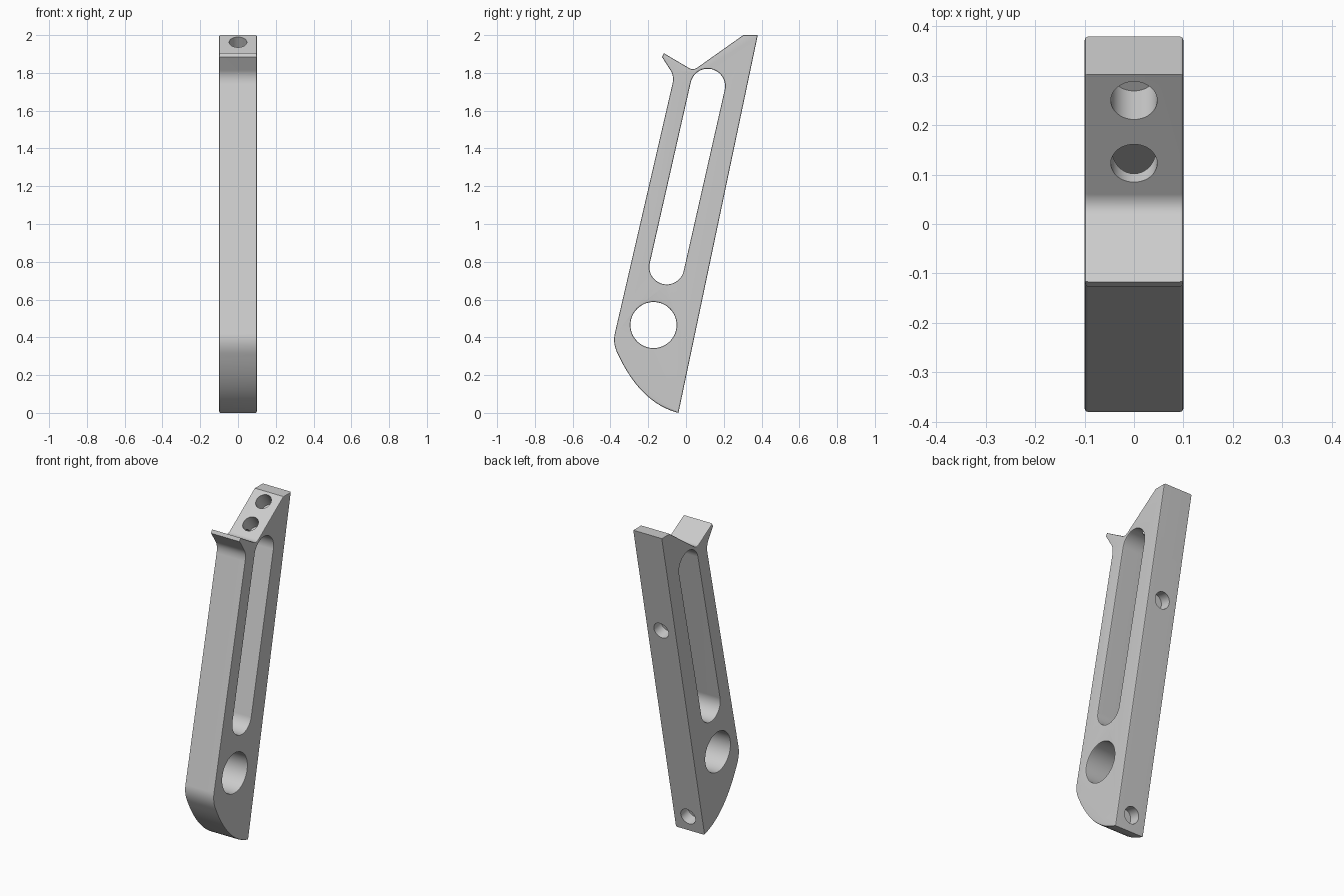
import bpy, bmesh, math
from mathutils import Matrix, Vector

cube = bpy.data.objects.get("Cube")
if cube:
    bpy.data.objects.remove(cube, do_unlink=True)

HALF_WIDTH = 0.1
EDGE = 0.007          # small rounding along the side edges

grey = bpy.data.materials.new("plain grey")
grey.use_nodes = True
colour = (0.6, 0.6, 0.6, 1)
grey.diffuse_color = colour
for node in grey.node_tree.nodes:
    if node.type == 'BSDF_PRINCIPLED':
        node.inputs["Base Color"].default_value = colour


def bend(a, c, b, n):
    """Points of a curved corner from a to b, pulled towards c."""
    a, b, c = Vector(a), Vector(b), Vector(c)
    return [a * (1 - t) ** 2 + c * 2 * t * (1 - t) + b * t * t
            for t in (i / n for i in range(n + 1))]


def arc(centre, radius, start, sweep, n):
    return [Vector(centre) + radius * Vector((math.cos(start + sweep * i / n),
                                              math.sin(start + sweep * i / n)))
            for i in range(n + 1)]


# Side outline as (y, z): back edge, sloped head, hook, front edge, belly
outline = [Vector((-0.04, 0)), Vector((0.38, 2)), Vector((0.303, 2))]
outline += bend((0.06, 1.828), (0.035, 1.812), (0.012, 1.828), 8)
outline += [Vector((-0.117, 1.904)), Vector((-0.127, 1.884))]
outline += bend((-0.083, 1.815), (-0.062, 1.785), (-0.072, 1.74), 8)
outline += bend((-0.377, 0.42), (-0.39, 0.365), (-0.358, 0.305), 10)
outline += bend((-0.358, 0.305), (-0.237, 0.05), (-0.04, 0), 20)[1:-1]

# Long slot and round hole
low, high = Vector((-0.102, 0.772)), Vector((0.115, 1.73))
tilt = math.atan2(high.y - low.y, high.x - low.x)
slot = (arc(high, 0.092, tilt - math.pi / 2, math.pi, 20)
        + arc(low, 0.092, tilt + math.pi / 2, math.pi, 20))
round_hole = arc((-0.172, 0.465), 0.122, 0, math.tau, 48)[:-1]

# Fill the outline with its openings, with softened edges
curve = bpy.data.curves.new("lever_profile", 'CURVE')
curve.dimensions = '2D'
curve.fill_mode = 'BOTH'
curve.extrude = HALF_WIDTH - EDGE
curve.bevel_depth = EDGE
curve.bevel_resolution = 1
curve.offset = -EDGE
for loop in (outline, slot, round_hole):
    spline = curve.splines.new('POLY')
    spline.points.add(len(loop) - 1)
    for point, p in zip(spline.points, loop):
        point.co = (p.x, p.y, 0, 1)
    spline.use_cyclic_u = True
profile = bpy.data.objects.new("lever_profile", curve)
bpy.context.collection.objects.link(profile)
graph = bpy.context.evaluated_depsgraph_get()
mesh = bpy.data.meshes.new_from_object(profile.evaluated_get(graph))
bpy.data.objects.remove(profile, do_unlink=True)

# Stand the profile up: its plane becomes y-z, its thickness x
mesh.transform(Matrix(((0, 0, 1, 0), (1, 0, 0, 0), (0, 1, 0, 0), (0, 0, 0, 1))))
bm = bmesh.new()
bm.from_mesh(mesh)
bmesh.ops.remove_doubles(bm, verts=bm.verts, dist=0.00005)
bmesh.ops.recalc_face_normals(bm, faces=bm.faces)
bm.to_mesh(mesh)
bm.free()
mesh.materials.clear()
mesh.materials.append(grey)
lever = bpy.data.objects.new("lever_body", mesh)
bpy.context.collection.objects.link(lever)


def drill(name, y, z, normal, radius, depth):
    """Bore a blind hole against the surface normal."""
    n = Vector(normal).normalized()
    bpy.ops.mesh.primitive_cylinder_add(
        vertices=40, radius=radius, depth=depth + 0.05,
        location=Vector((0, y, z)) + n * (0.05 - depth) / 2,
        rotation=n.to_track_quat('Z', 'Y').to_euler())
    cutter = bpy.context.object
    cutter.name = name
    cutter.hide_render = True
    cutter.data.materials.append(grey)
    bpy.ops.object.select_all(action='DESELECT')
    lever.select_set(True)
    bpy.context.view_layer.objects.active = lever
    cut = lever.modifiers.new(name, 'BOOLEAN')
    cut.operation = 'DIFFERENCE'
    cut.solver = 'EXACT'
    cut.object = cutter
    bpy.ops.object.modifier_apply(modifier=cut.name)
    bpy.data.objects.remove(cutter, do_unlink=True)


# Bolt holes in the sloped head and in the back
for y in (0.123, 0.25):
    drill("head_bolt_hole", y, 1.828 + (y - 0.06) * 0.708,
          (0, -0.578, 0.816), 0.047, 0.1)
for z in (0.095, 1.35):
    drill("back_bolt_hole", -0.04 + 0.21 * z, z, (0, 2, -0.42), 0.05, 0.07)

bpy.ops.object.select_all(action='DESELECT')
lever.select_set(True)
bpy.context.view_layer.objects.active = lever
bpy.ops.object.shade_smooth_by_angle(angle=math.radians(32))
weighted = lever.modifiers.new("even_shading", 'WEIGHTED_NORMAL')
weighted.keep_sharp = True
